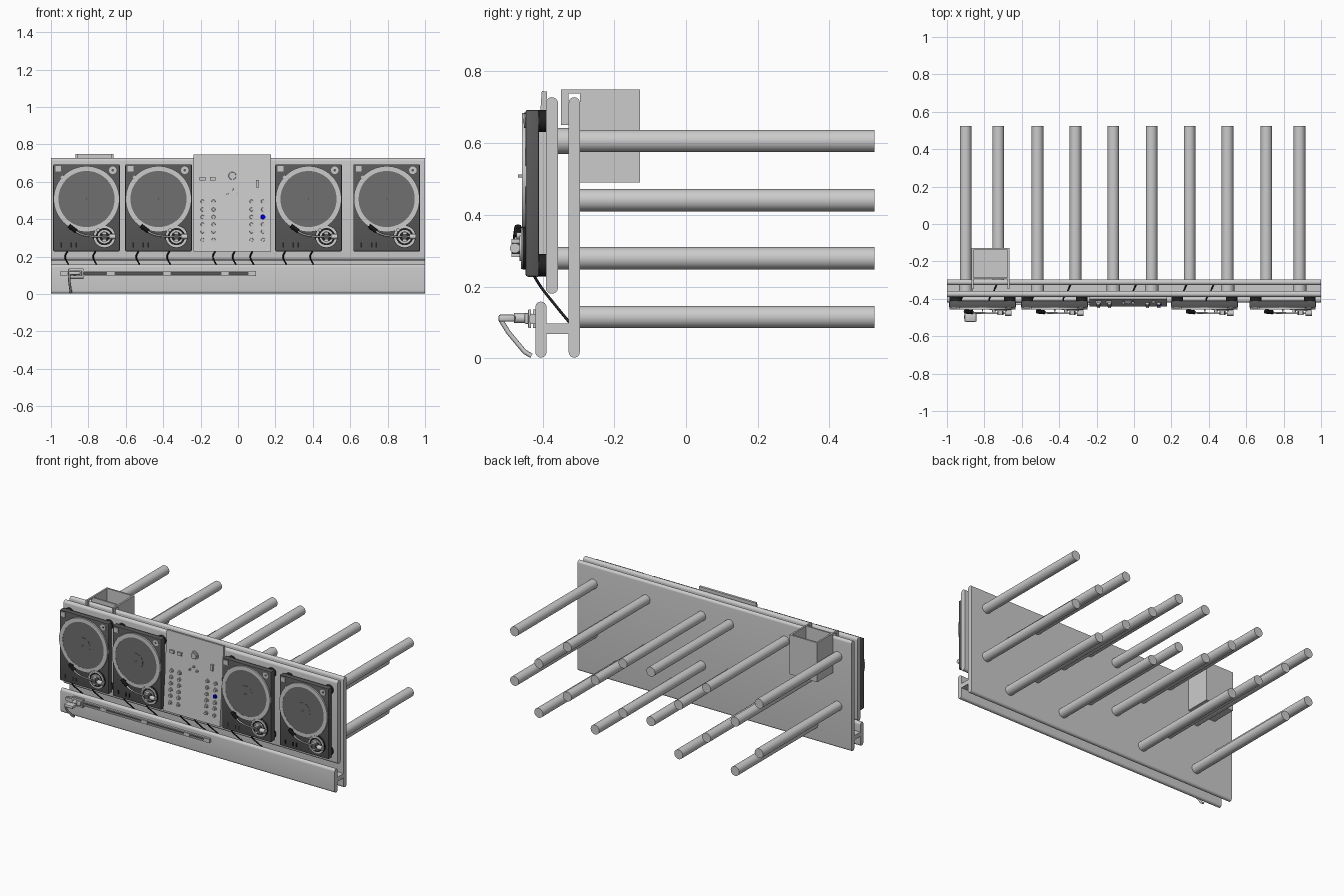
import bpy, bmesh, math
from mathutils import Vector, Matrix

if "Cube" in bpy.data.objects:
    bpy.data.objects.remove(bpy.data.objects["Cube"])


def material(name, r, g, b):
    m = bpy.data.materials.new(name)
    m.diffuse_color = (r, g, b, 1)
    m.use_nodes = True
    m.node_tree.nodes["Principled BSDF"].inputs["Base Color"].default_value = m.diffuse_color
    return m


DECK = material("deck_dark", .1, .1, .1)
DISC = material("disc_grey", .16, .16, .16)
SILVER = material("silver", .9, .9, .9)
BLACK = material("black", .015, .015, .015)
BLUE = material("blue", 0, 0, .8)


def finish(name, bm, mat=None):
    bmesh.ops.recalc_face_normals(bm, faces=bm.faces)
    me = bpy.data.meshes.new(name)
    bm.to_mesh(me)
    bm.free()
    for p in me.polygons:
        p.use_smooth = True
    me.set_sharp_from_angle(angle=math.radians(35))
    if mat:
        me.materials.append(mat)
    ob = bpy.data.objects.new(name, me)
    bpy.context.collection.objects.link(ob)
    return ob


def box(name, lo, hi, mat=None, bevel=0):
    bm = bmesh.new()
    lo, hi = Vector(lo), Vector(hi)
    bmesh.ops.create_cube(bm, size=1, matrix=Matrix.Translation((lo + hi) / 2) @ Matrix.Diagonal((*(hi - lo), 1)))
    if bevel:
        bmesh.ops.bevel(bm, geom=bm.edges[:], offset=bevel, segments=2, affect='EDGES', profile=.5)
    return finish(name, bm, mat)


def rod(name, a, b, r, mat=None, r2=None, seg=32):
    """Cylinder or cone from point a to point b."""
    a, b = Vector(a), Vector(b)
    bm = bmesh.new()
    m = Matrix.Translation((a + b) / 2) @ (b - a).to_track_quat('Z', 'Y').to_matrix().to_4x4()
    bmesh.ops.create_cone(bm, cap_ends=True, segments=seg, radius1=r, radius2=r if r2 is None else r2,
                          depth=(b - a).length, matrix=m)
    return finish(name, bm, mat)


def ycyl(name, x, z, y0, y1, r, mat=None, r2=None, seg=32):
    return rod(name, (x, y0, z), (x, y1, z), r, mat, r2, seg)


def extrude_x(name, prof, x0, x1, mat=None):
    """Extrude a (y, z) profile along x."""
    bm = bmesh.new()
    f = bm.faces.new([bm.verts.new((x0, y, z)) for y, z in prof])
    g = bmesh.ops.extrude_face_region(bm, geom=[f])
    bmesh.ops.translate(bm, vec=(x1 - x0, 0, 0), verts=[v for v in g['geom'] if isinstance(v, bmesh.types.BMVert)])
    return finish(name, bm, mat)


def board(name, y0, y1, z0, z1):
    """Long board with fully rounded top and bottom edges."""
    c, r = (y0 + y1) / 2, (y1 - y0) / 2
    prof = [(c + r * math.cos(i * math.pi / 12), z1 - r + r * math.sin(i * math.pi / 12)) for i in range(13)]
    prof += [(c - r * math.cos(i * math.pi / 12), z0 + r - r * math.sin(i * math.pi / 12)) for i in range(13)]
    return extrude_x(name, prof, -1, 1)


def ring(name, x, z, y0, y1, ro, ri, mat=None, seg=64):
    """Flat annulus facing y."""
    bm = bmesh.new()
    loops = []
    for r, y in ((ro, y0), (ro, y1), (ri, y1), (ri, y0)):
        loops.append([bm.verts.new((x + r * math.cos(2 * math.pi * i / seg), y,
                                    z + r * math.sin(2 * math.pi * i / seg))) for i in range(seg)])
    for k in range(4):
        a, b = loops[k], loops[(k + 1) % 4]
        for i in range(seg):
            j = (i + 1) % seg
            bm.faces.new((a[i], a[j], b[j], b[i]))
    return finish(name, bm, mat)


def tube(name, pts, r, mat=None, smooth=True):
    cu = bpy.data.curves.new(name, 'CURVE')
    cu.dimensions = '3D'
    cu.bevel_depth, cu.bevel_resolution, cu.use_fill_caps = r, 2, True
    cu.resolution_u = 6
    s = cu.splines.new('BEZIER')
    s.bezier_points.add(len(pts) - 1)
    for p, co in zip(s.bezier_points, pts):
        p.co = co
        p.handle_left_type = p.handle_right_type = 'AUTO' if smooth else 'VECTOR'
    if mat:
        cu.materials.append(mat)
    ob = bpy.data.objects.new(name, cu)
    bpy.context.collection.objects.link(ob)


# boards
board("back_board", -.327, -.296, .002, .728)
board("front_board", -.391, -.357, .18, .728)
board("lower_lip", -.42, -.389, .002, .158)
box("lip_shelf", (-1, -.405, .068), (1, -.31, .097))

# rear poles, staggered rows; the first and third rows reach the front board
for z, row, y0 in ((.606, 0, -.357), (.441, 1, -.3), (.279, 0, -.357), (.115, 1, -.3)):
    for x in ((-.9, -.516, -.11, .094, .5, .885), (-.725, -.313, .297, .708))[row]:
        ycyl("rear_pole", x, z, y0 - .003, .525, .031)
        if z > .6:
            ycyl("spacer", x, z, -.36, -.32, .036)

# open bin hung over the back board by its side walls
X0, X1, T = -.868, -.665, .011
for x in (X0, X1 - T):
    extrude_x("bin_side", [(-.128, .49), (-.128, .75), (-.348, .75), (-.348, .65), (-.328, .65),
                           (-.328, .739), (-.295, .739), (-.295, .49)], x, x + T)
box("bin_floor", (X0 + T, -.295, .49), (X1 - T, -.128, .502))
box("bin_back", (X0 + T, -.139, .502), (X1 - T, -.128, .75))
box("bin_front", (X0 + T, -.295, .502), (X1 - T, -.285, .75))


# turntables
def turntable(cx):
    box("deck_plinth", (cx - .178, -.447, .228), (cx + .178, -.41, .693), DECK, .005)
    for sx in (-1, 1):
        for z in (.26, .662):
            ycyl("deck_foot", cx + sx * .145, z, -.411, -.388, .031, BLACK)
    pz = .508
    ring("platter_rim", cx, pz, -.445, -.457, .176, .15, SILVER)
    ycyl("record", cx, pz, -.445, -.456, .155, DISC, seg=64)
    ycyl("record_label", cx, pz, -.455, -.4575, .05, DISC)
    ycyl("spindle", cx, pz, -.455, -.469, .004, SILVER, seg=12)
    # buttons, lamp and speed slider
    box("start_button", (cx - .165, -.452, .655), (cx - .135, -.446, .685), SILVER)
    ycyl("power_knob", cx - .127, .622, -.446, -.455, .011, SILVER)
    ycyl("adaptor_well", cx + .14, .662, -.446, -.451, .02, SILVER)
    ycyl("adaptor_hole", cx + .14, .662, -.446, -.453, .007, DECK)
    for dx in (-.14, -.085, -.06):
        box("slider_slot", (cx + dx, -.4495, .25), (cx + dx + .008, -.446, .275), BLACK)
    # tonearm
    ax, az = cx + .096, .307
    ycyl("arm_base", ax, az, -.446, -.456, .06, BLACK)
    ring("arm_base_ring", ax, az, -.446, -.46, .058, .046, SILVER, 32)
    ring("arm_inner_ring", ax, az, -.446, -.464, .036, .027, SILVER, 32)
    ycyl("arm_pillar", ax, az, -.446, -.486, .016, DECK)
    for sz in (-1, 1):
        box("arm_yoke", (ax - .012, -.487, az + sz * .02 - .005), (ax + .012, -.456, az + sz * .02 + .005), SILVER)
    ycyl("lift_knob", ax - .035, az + .035, -.446, -.472, .009, SILVER)
    tube("tonearm", [(ax + .045, -.477, az), (ax - .07, -.477, az + .002), (ax - .13, -.475, az + .015),
                     (ax - .155, -.473, az + .03)], .005, SILVER)
    rod("counterweight", (ax + .025, -.477, az), (ax + .06, -.477, az), .014, SILVER)
    rod("headshell", (ax - .15, -.472, az + .028), (ax - .19, -.468, az + .058), .011, BLACK, seg=8)
    box("cartridge", (ax - .188, -.472, az + .036), (ax - .168, -.457, az + .056), BLACK)


for cx in (-.81, -.425, .377, .795):
    turntable(cx)

# mixer wedge with sloping front
extrude_x("mixer_body", [(-.388, .227), (-.388, .744), (-.402, .745), (-.441, .227)], -.238, .177)


def face(z):
    return -.402 - (.745 - z) * .0753


def knob(name, x, z, r, h=.012, mat=None):
    y = face(z)
    ycyl(name, x, z, y + .003, y - h * .4, r, mat, seg=24)
    ycyl(name + "_cap", x, z, y, y - h, r * .75, mat, r * .65, 24)


for x in (-.19, -.131, .072, .133):
    for z in (.495, .452, .412, .372, .334, .29):
        knob("mixer_knob", x, z, .0135, mat=BLUE if (x, z) == (.133, .412) else None)
knob("master_knob", -.03, .632, .029)
for x, z in ((-.057, .538), (-.03, .56), (-.005, .538)):
    knob("small_knob", x, z, .008)
for x in (-.19, -.134):
    box("mixer_switch", (x - .015, face(.617) - .01, .607), (x + .015, face(.617) + .005, .627))
box("mixer_fader", (.096, face(.59) - .01, .57), (.112, face(.59) + .005, .61))

# cables draping behind the lip
for x in (-.91, -.76, -.53, -.365, -.12, -.015, .08, .255, .4):
    tube("cable", [(x, -.425, .232), (x - .014, -.405, .2), (x + .005, -.37, .155), (x + .025, -.325, .1)], .004, BLACK)

# slide rail on the lip
for z in (.1, .12):
    box("rail_edge", (-.94, -.434, z - .004), (.095, -.418, z + .004))
box("rail_bed", (-.94, -.425, .1), (.095, -.418, .12), DECK)
for x in (-.93, -.68, -.38, -.07, .075):
    box("rail_bracket", (x - .022, -.436, .1), (x + .022, -.418, .12))

# carriage and hanging lever
for y in (-.44, -.427):
    box("carriage_plate", (-.905, y, .084), (-.825, y + .008, .136), bevel=.002)
box("carriage_block", (-.895, -.45, .096), (-.835, -.43, .126), bevel=.003)
rod("carriage_shaft", (-.875, -.48, .112), (-.875, -.44, .112), .014)
box("lever_grip", (-.906, -.523, .102), (-.842, -.476, .122), bevel=.006)
tube("lever_arm", [(-.9, -.517, .108), (-.902, -.495, .072), (-.895, -.45, .018), (-.895, -.431, .007)], .0065, None, False)
